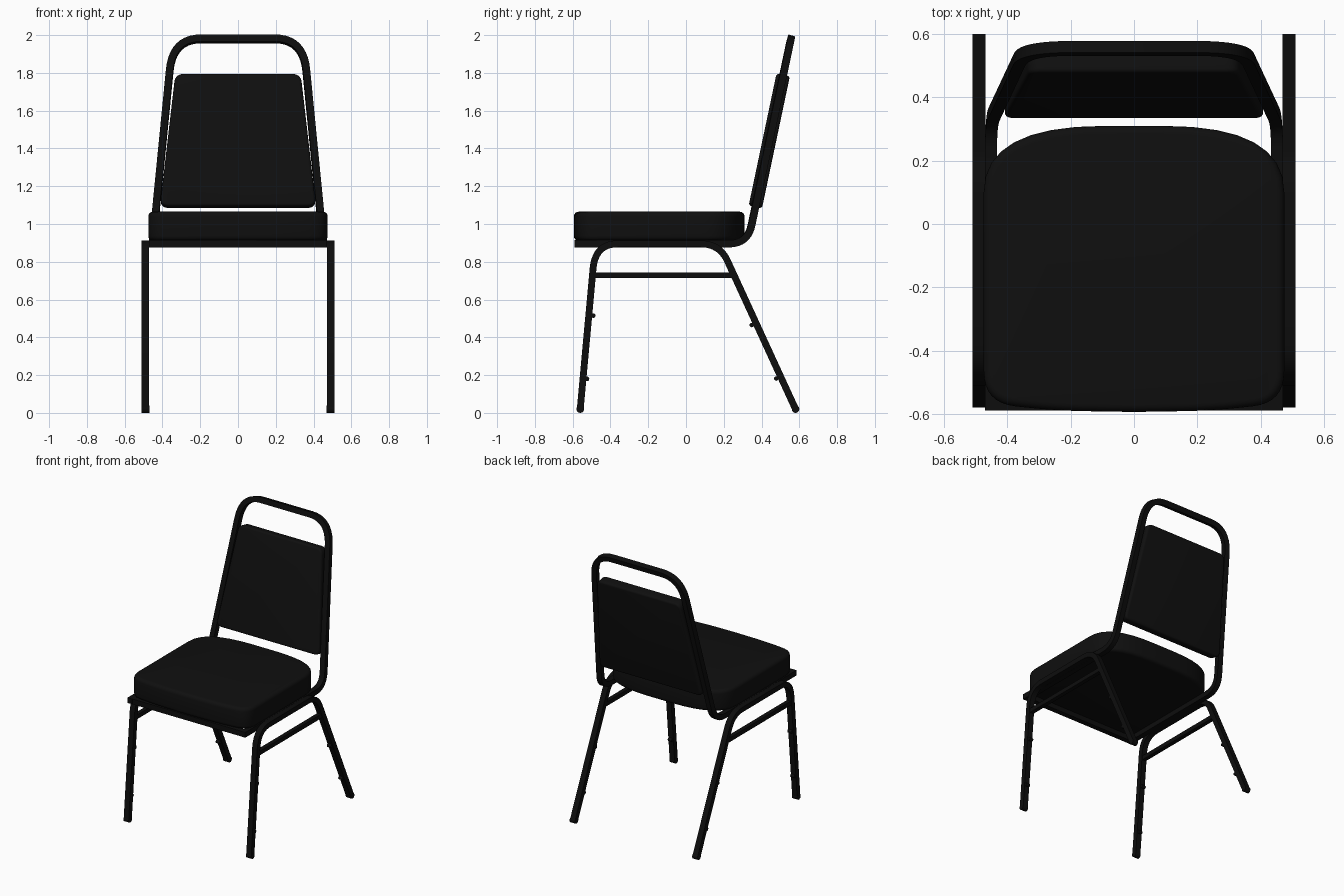
import bpy, bmesh, math
from mathutils import Vector, Matrix

if "Cube" in bpy.data.objects:
    bpy.data.objects.remove(bpy.data.objects["Cube"])


def material(name, value):
    m = bpy.data.materials.new(name)
    m.diffuse_color = (value, value, value, 1)
    m.use_nodes = True
    m.node_tree.nodes["Principled BSDF"].inputs["Base Color"].default_value = m.diffuse_color
    return m


VINYL = material("black vinyl", 0.0048)
STEEL = material("black steel", 0.004)


def finish(name, bm, mat, angle=35):
    bmesh.ops.recalc_face_normals(bm, faces=bm.faces)
    me = bpy.data.meshes.new(name)
    bm.to_mesh(me)
    bm.free()
    ob = bpy.data.objects.new(name, me)
    bpy.context.collection.objects.link(ob)
    me.materials.append(mat)
    bpy.ops.object.select_all(action='DESELECT')
    ob.select_set(True)
    bpy.context.view_layer.objects.active = ob
    bpy.ops.object.shade_smooth_by_angle(angle=math.radians(angle))
    return ob


def rounded(points, trims, closed=False, steps=8):
    """Round path corners; each trim is (distance before, distance after)."""
    pts = [Vector(p) for p in points]
    out = []
    for i, p in enumerate(pts):
        if trims[i] is None or (not closed and i in (0, len(pts) - 1)):
            out.append(p)
            continue
        prev, nxt = pts[i - 1], pts[(i + 1) % len(pts)]
        a = p + (prev - p).normalized() * trims[i][0]
        b = p + (nxt - p).normalized() * trims[i][1]
        for k in range(steps + 1):
            t = k / steps
            out.append(a * (1 - t) ** 2 + p * 2 * t * (1 - t) + b * t * t)
    return out


def tube(name, path, width, height, normal):
    """Sweep a rectangular section along a path, carrying the normal along."""
    bm = bmesh.new()
    n, rings = Vector(normal), []
    for i, p in enumerate(path):
        t = (path[min(i + 1, len(path) - 1)] - path[max(i - 1, 0)]).normalized()
        n = (n - t * n.dot(t)).normalized()
        side = t.cross(n)
        rings.append([bm.verts.new(p + side * (a * width / 2) + n * (b * height / 2))
                      for a, b in ((-1, -1), (1, -1), (1, 1), (-1, 1))])
    for r, q in zip(rings, rings[1:]):
        for k in range(4):
            bm.faces.new((r[k], r[(k + 1) % 4], q[(k + 1) % 4], q[k]))
    bm.faces.new(rings[0])
    bm.faces.new(rings[-1])
    return finish(name, bm, STEEL)


def cushion(name, outline, depth, bevel, matrix):
    """Extrude a flat outline and soften both rims."""
    bm = bmesh.new()
    base = bm.faces.new([bm.verts.new((p.x, p.y, 0)) for p in outline])
    ext = bmesh.ops.extrude_face_region(bm, geom=[base])
    top = [v for v in ext["geom"] if isinstance(v, bmesh.types.BMVert)]
    bmesh.ops.translate(bm, verts=top, vec=(0, 0, depth))
    rims = [e for e in bm.edges if abs(e.verts[0].co.z - e.verts[1].co.z) < 1e-5]
    bmesh.ops.bevel(bm, geom=rims, offset=bevel, segments=4, profile=0.5,
                    affect='EDGES', clamp_overlap=True)
    bm.transform(matrix)
    return finish(name, bm, VINYL, 50)


def pin(name, x, y, z, radius, length):
    """Short cylinder lying along x."""
    bm = bmesh.new()
    bmesh.ops.create_cone(bm, cap_ends=True, segments=20, radius1=radius,
                          radius2=radius, depth=length)
    bm.transform(Matrix.Translation((x, y, z)) @ Matrix.Rotation(math.pi / 2, 4, 'Y'))
    return finish(name, bm, STEEL)


# Seat cushion: slightly bowed front, broadly rounded back
seat = rounded(
    [(0, -0.594, 0), (0.25, -0.59, 0), (0.475, -0.565, 0), (0.475, 0.31, 0),
     (-0.475, 0.31, 0), (-0.475, -0.565, 0), (-0.25, -0.59, 0)],
    [None, (0.1, 0.1), (0.1, 0.1), (0.21, 0.38),
     (0.38, 0.21), (0.1, 0.1), (0.1, 0.1)], closed=True)
cushion("seat_cushion", seat, 0.153, 0.025, Matrix.Translation((0, 0, 0.912)))

# Backrest cushion: tapered slab leaning with the back frame
LEAN = math.atan(0.211)
back = rounded([(-0.413, 0, 0), (0.413, 0, 0), (0.332, 0.715, 0), (-0.332, 0.715, 0)],
               [(0.045, 0.045)] * 4, closed=True)
cushion("backrest_cushion", back, 0.072, 0.014,
        Matrix.Translation((0, 0.367, 1.09))
        @ Matrix.Rotation(math.pi / 2 - LEAN, 4, 'X')
        @ Matrix.Translation((0, 0, -0.036)))

# Back frame: seat rails bending up into the backrest hoop
hoop = rounded(
    [(0.452, -0.59, 0.895), (0.452, 0.326, 0.895), (0.345, 0.555, 1.98),
     (-0.345, 0.555, 1.98), (-0.452, 0.326, 0.895), (-0.452, -0.59, 0.895)],
    [None, (0.1, 0.1), (0.17, 0.15), (0.15, 0.17), (0.1, 0.1), None], steps=10)
tube("back_frame", hoop, 0.038, 0.038, (0, 0, 1))

# Front rail under the seat
tube("front_rail", [Vector((-0.45, -0.57, 0.895)), Vector((0.45, -0.57, 0.895))],
     0.038, 0.038, (0, 0, 1))

# Leg hoops, stretchers, feet and stacking pins on each side
for s, label in ((-1, "left"), (1, "right")):
    x = 0.49 * s
    legs = rounded(
        [(x, -0.56, 0.02), (x, -0.48, 0.895), (x, 0.178, 0.895), (x, 0.58, 0.02)],
        [None, (0.13, 0.12), (0.1, 0.1), None], steps=10)
    tube(label + "_leg_hoop", legs, 0.04, 0.036, (0, -1, 0))
    tube(label + "_stretcher", [Vector((x, -0.495, 0.728)), Vector((x, 0.253, 0.728))],
         0.03, 0.03, (0, 0, 1))
    for part, y in (("front", -0.56), ("rear", 0.58)):
        pin(f"{label}_{part}_foot", x, y, 0.02, 0.02, 0.042)
    for i, (y, z) in enumerate(((-0.491, 0.515), (-0.524, 0.18),
                                (0.348, 0.465), (0.478, 0.182))):
        pin(f"{label}_stacking_pin_{i + 1}", x, y, z, 0.012, 0.03)
